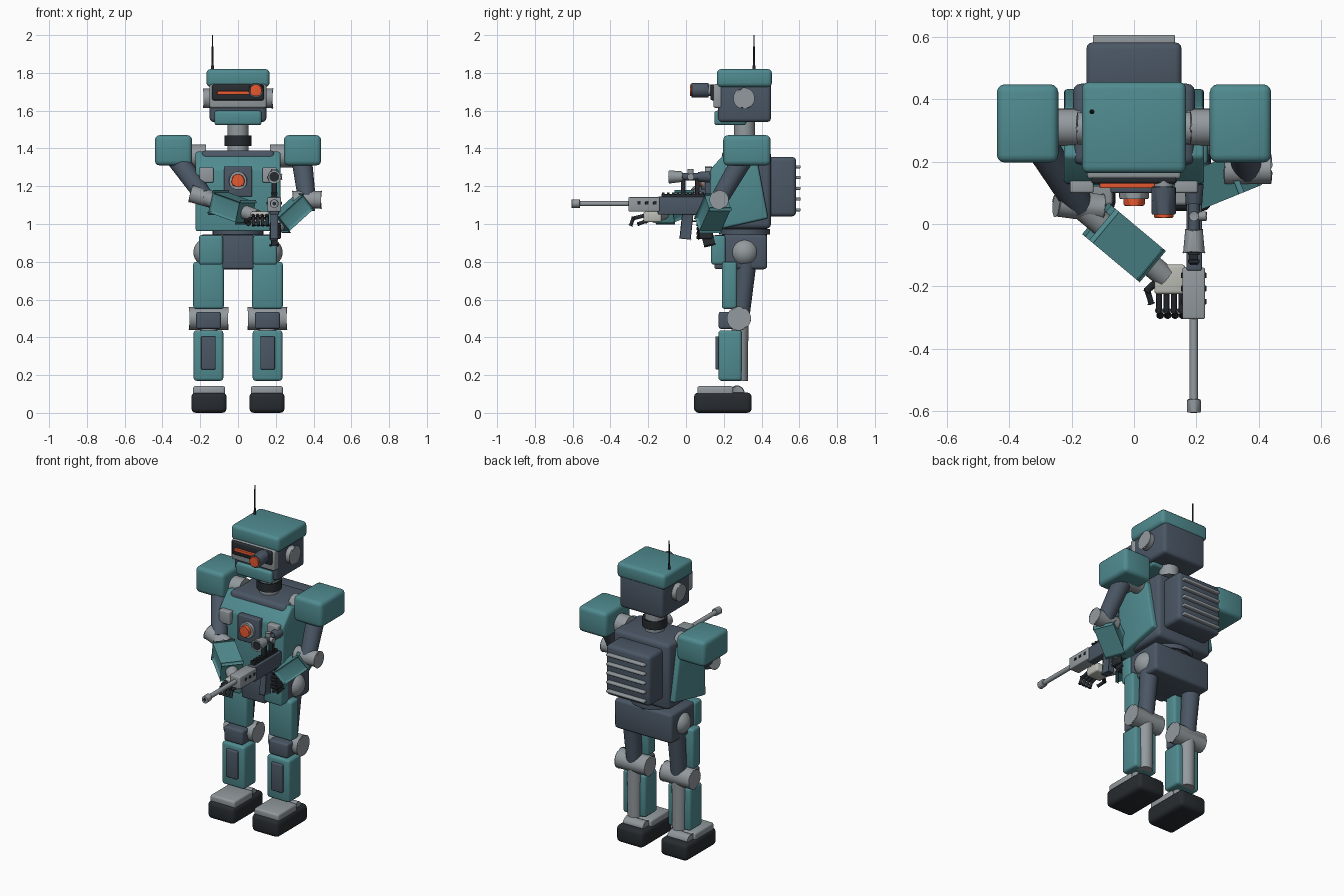
import bpy, bmesh, math
from mathutils import Vector, Matrix

if "Cube" in bpy.data.objects:
    bpy.data.objects.remove(bpy.data.objects["Cube"])


def material(name, r, g, b):
    m = bpy.data.materials.new(name)
    m.diffuse_color = (r, g, b, 1)
    m.use_nodes = True
    m.node_tree.nodes["Principled BSDF"].inputs["Base Color"].default_value = m.diffuse_color
    return m


TEAL = material("teal_paint", 0.08, 0.26, 0.28)
SLATE = material("slate_metal", 0.07, 0.095, 0.13)
BLACK = material("dark_rubber", 0.02, 0.025, 0.03)
ORANGE = material("orange_glow", 0.8, 0.1, 0.03)
STEEL = material("steel", 0.29, 0.32, 0.34)
PALE = material("pale_palm", 0.5, 0.5, 0.46)


def finish(name, bm, mat, bevel=0.0, segs=3):
    if bevel:
        edges = [e for e in bm.edges if e.calc_face_angle(0) > 0.6]
        bmesh.ops.bevel(bm, geom=edges, offset=bevel, segments=segs, profile=0.5, affect='EDGES')
    bmesh.ops.recalc_face_normals(bm, faces=bm.faces)
    me = bpy.data.meshes.new(name)
    bm.to_mesh(me)
    bm.free()
    me.materials.append(mat)
    ob = bpy.data.objects.new(name, me)
    bpy.context.collection.objects.link(ob)
    bpy.ops.object.select_all(action='DESELECT')
    ob.select_set(True)
    bpy.context.view_layer.objects.active = ob
    bpy.ops.object.shade_smooth_by_angle(angle=math.radians(40))
    return ob


def box(name, x, y, z, mat, bevel=0.012):
    """Rounded box from three (low, high) ranges."""
    bm = bmesh.new()
    bmesh.ops.create_cube(bm, size=1)
    for v in bm.verts:
        v.co = [(r[0] + r[1]) / 2 + c * (r[1] - r[0]) for r, c in zip((x, y, z), v.co)]
    return finish(name, bm, mat, bevel)


def aim(a, b):
    a, b = Vector(a), Vector(b)
    return Matrix.Translation((a + b) / 2) @ (b - a).to_track_quat('Z', 'Y').to_matrix().to_4x4(), (b - a).length


def rod(name, a, b, r, mat, r2=None, bevel=0.0, sides=32):
    """Cylinder or cone running from a to b."""
    m, length = aim(a, b)
    bm = bmesh.new()
    bmesh.ops.create_cone(bm, cap_ends=True, segments=sides, radius1=r,
                          radius2=r if r2 is None else r2, depth=length)
    bm.transform(m)
    return finish(name, bm, mat, bevel, 2)


def beam(name, a, b, w, h, mat, bevel=0.012):
    """Rounded box running from a to b."""
    m, length = aim(a, b)
    bm = bmesh.new()
    bmesh.ops.create_cube(bm, size=1, matrix=Matrix.Diagonal((w, h, length, 1)))
    bm.transform(m)
    return finish(name, bm, mat, bevel)


def ball(name, c, r, mat):
    bm = bmesh.new()
    bmesh.ops.create_uvsphere(bm, u_segments=32, v_segments=16, radius=r, matrix=Matrix.Translation(c))
    return finish(name, bm, mat)


def prism(name, profile, half, mat, bevel):
    """Side profile in (y, z), extruded across x."""
    bm = bmesh.new()
    f = bm.faces.new([bm.verts.new((-half, y, z)) for y, z in profile])
    ext = bmesh.ops.extrude_face_region(bm, geom=[f])
    bmesh.ops.translate(bm, vec=(2 * half, 0, 0), verts=[v for v in ext["geom"] if isinstance(v, bmesh.types.BMVert)])
    return finish(name, bm, mat, bevel)


def span(s, a, b):
    return tuple(sorted((s * a, s * b)))


# Head
box("head", (-.15, .15), (.17, .45), (1.54, 1.76), SLATE, .02)
box("head_cap", (-.167, .167), (.163, .455), (1.725, 1.82), TEAL, .022)
box("jaw_guard", (-.125, .125), (.15, .32), (1.523, 1.6), TEAL, .015)
box("visor_frame", (-.15, .15), (.145, .19), (1.615, 1.74), STEEL, .01)
box("visor", (-.137, .137), (.13, .16), (1.655, 1.738), BLACK, .008)
box("visor_slit", (-.11, .1), (.115, .14), (1.685, 1.703), ORANGE, .003)
rod("eye_mount", (.095, .14, 1.708), (.095, .1, 1.708), .03, STEEL)
rod("eye_barrel", (.095, .12, 1.708), (.095, .03, 1.708), .039, SLATE, bevel=.005)
rod("eye_lens", (.095, .035, 1.708), (.095, .02, 1.708), .031, ORANGE, bevel=.004)
rod("antenna", (-.135, .36, 1.81), (-.135, .36, 2.0), .006, BLACK, r2=.003, sides=12)
rod("antenna_base", (-.135, .36, 1.81), (-.135, .36, 1.84), .008, BLACK, sides=12)
rod("neck", (0, .31, 1.38), (0, .31, 1.56), .056, STEEL)
for z in (1.43, 1.452):
    rod("neck_ring", (0, .31, z - .01), (0, .31, z + .01), .072, BLACK, bevel=.006)

# Torso
box("torso_core", (-.195, .195), (.19, .45), (.975, 1.39), SLATE, .025)
prism("chest_armor", [(.215, 1.385), (.13, 1.29), (.12, .96), (.435, 1.03), (.375, 1.35)], .225, TEAL, .012)
box("chest_plate", (-.075, .075), (.1, .14), (1.145, 1.305), SLATE, .006)
rod("chest_light_ring", (0, .12, 1.23), (0, .08, 1.23), .048, STEEL, bevel=.006)
rod("chest_light", (0, .1, 1.23), (0, .058, 1.23), .034, ORANGE, bevel=.006)
box("backpack", (-.153, .153), (.43, .583), (1.04, 1.355), SLATE, .022)
for i in range(5):
    z = 1.075 + i * .057
    box("backpack_fin", (-.132, .132), (.57, .607), (z - .008, z + .008), STEEL, .005)
rod("waist", (0, .31, .92), (0, .31, .995), .12, BLACK)
rod("waist_ring", (0, .31, .95), (0, .31, .968), .135, SLATE, bevel=.006)
box("pelvis", (-.2, .2), (.195, .43), (.76, .945), SLATE, .018)
box("pelvis_front", (-.082, .082), (.15, .25), (.762, .943), SLATE, .01)

for s in (-1, 1):
    # Head and torso side parts
    rod("ear_disc", (s * .14, .307, 1.665), (s * .182, .307, 1.665), .052, STEEL, bevel=.005)
    box("chest_side_plate", span(s, .13, .205), (.1, .14), (1.22, 1.3), STEEL, .006)
    box("hip_armor", span(s, .08, .207), (.133, .21), (.785, .94), TEAL, .014)
    ball("hip_joint", (s * .16, .31, .85), .076, STEEL)
    # Legs
    x = s * .155
    rod("thigh", (x, .325, .85), (x, .29, .5), .055, SLATE, r2=.045)
    box("thigh_armor", span(s, .075, .237), (.19, .27), (.55, .8), TEAL, .015)
    rod("knee_joint", (s * .053, .28, .5), (s * .257, .28, .5), .06, STEEL, bevel=.004)
    box("knee_pad", span(s, .09, .222), (.173, .26), (.445, .535), SLATE, .012)
    rod("shin", (x, .285, .5), (x, .285, .17), .046, STEEL, r2=.042)
    box("shin_armor", span(s, .078, .235), (.172, .295), (.17, .437), TEAL, .015)
    box("shin_panel", span(s, .118, .195), (.155, .19), (.23, .405), SLATE, .006)
    rod("ankle", (s * .085, .27, .105), (s * .225, .27, .105), .036, STEEL, bevel=.004)
    box("foot", span(s, .06, .247), (.042, .348), (0, .108), BLACK, .025)
    box("foot_top", span(s, .068, .238), (.06, .25), (.09, .142), STEEL, .012)
    # Shoulders
    rod("shoulder_joint", (s * .17, .31, 1.36), (s * .34, .31, 1.36), .06, STEEL)
    box("shoulder_pad", span(s, .243, .44), (.197, .448), (1.31, 1.47), TEAL, .025)

# Arm reaching across to the handguard
e, w = Vector((-.175, .06, 1.14)), Vector((.1, -.17, 1.04))
rod("support_upper_arm", (-.335, .31, 1.36), e, .055, SLATE, r2=.047)
rod("support_elbow", (-.247, .07, 1.16), (-.105, .05, 1.12), .045, STEEL, bevel=.004)
rod("support_forearm", e, w, .04, STEEL, r2=.036)
beam("support_forearm_armor", e.lerp(w, .26), e.lerp(w, .78), .105, .11, TEAL, .013)
box("support_palm", (.065, .165), (-.225, -.13), (1.01, 1.065), PALE, .01)
for i in range(4):
    fx = .08 + i * .024
    rod("support_finger", (fx, -.215, 1.045), (fx, -.28, 1.03), .01, BLACK, bevel=.003, sides=12)
    rod("support_fingertip", (fx, -.277, 1.035), (fx + .004, -.293, .992), .0095, BLACK, bevel=.003, sides=12)
rod("support_thumb", (.075, -.18, 1.03), (.042, -.215, 1.015), .011, BLACK, bevel=.003, sides=12)
rod("support_thumb_tip", (.042, -.21, 1.015), (.055, -.255, 1.0), .0095, BLACK, bevel=.003, sides=12)

# Arm holding the grip
e, w = Vector((.365, .175, 1.13)), Vector((.205, .11, .985))
rod("trigger_upper_arm", (.335, .31, 1.36), e, .055, SLATE, r2=.047)
rod("trigger_elbow", (.29, .175, 1.128), (.44, .175, 1.128), .047, STEEL, bevel=.004)
rod("trigger_forearm", e, w, .04, STEEL, r2=.036)
beam("trigger_forearm_armor", e.lerp(w, .1), e.lerp(w, .9), .1, .095, TEAL, .013)
box("trigger_palm", (.2, .228), (.07, .14), (.92, 1.0), BLACK, .01)
for i in range(4):
    z = .93 + i * .022
    rod("trigger_finger", (.222, .08, z), (.17, .065, z), .0105, BLACK, bevel=.003, sides=12)

# Rifle
X = .192
rod("barrel", (X, -.16, 1.108), (X, -.59, 1.108), .014, STEEL)
rod("muzzle", (X, -.562, 1.108), (X, -.605, 1.108), .022, STEEL, bevel=.004)
rod("muzzle_bore", (X, -.59, 1.108), (X, -.606, 1.108), .01, BLACK)
box("handguard", (.155, .228), (-.305, -.14), (1.066, 1.142), STEEL, .006)
box("receiver", (.168, .218), (-.15, .12), (1.05, 1.145), SLATE, .006)
box("stock", (.172, .214), (.1, .2), (1.03, 1.14), SLATE, .008)
for i in range(3):
    y = -.165 - i * .042
    box("handguard_vent", (.151, .232), (y - .009, y + .009), (1.103, 1.118), BLACK, .002)
box("rail", (.178, .206), (-.13, .1), (1.14, 1.158), BLACK, .003)
for i in range(9):
    y = -.12 + i * .026
    box("rail_tooth", (.174, .21), (y - .006, y + .006), (1.155, 1.168), BLACK, .002)
beam("magazine", (X, .01, 1.06), (X, -.005, .92), .03, .06, SLATE, .005)
beam("pistol_grip", (X, .085, 1.06), (X, .125, .89), .034, .045, BLACK, .008)
box("trigger_guard", (.186, .198), (.03, .08), (1.01, 1.018), BLACK, .002)
for y in (-.015, .06):
    box("scope_mount", (.178, .206), (y - .012, y + .012), (1.155, 1.245), BLACK, .003)
rod("scope_tube", (X, -.06, 1.25), (X, .11, 1.25), .019, SLATE)
rod("scope_front", (X, -.09, 1.25), (X, -.02, 1.25), .035, STEEL, r2=.028, bevel=.004)
rod("scope_eyepiece", (X, .065, 1.25), (X, .125, 1.25), .026, SLATE, r2=.031, bevel=.004)
rod("scope_lens", (X, -.093, 1.25), (X, -.08, 1.25), .026, BLACK)
rod("scope_turret", (X, .025, 1.25), (X, .025, 1.288), .016, STEEL, bevel=.003)
rod("scope_side_knob", (X, .025, 1.25), (X + .04, .025, 1.25), .015, STEEL, bevel=.003)
